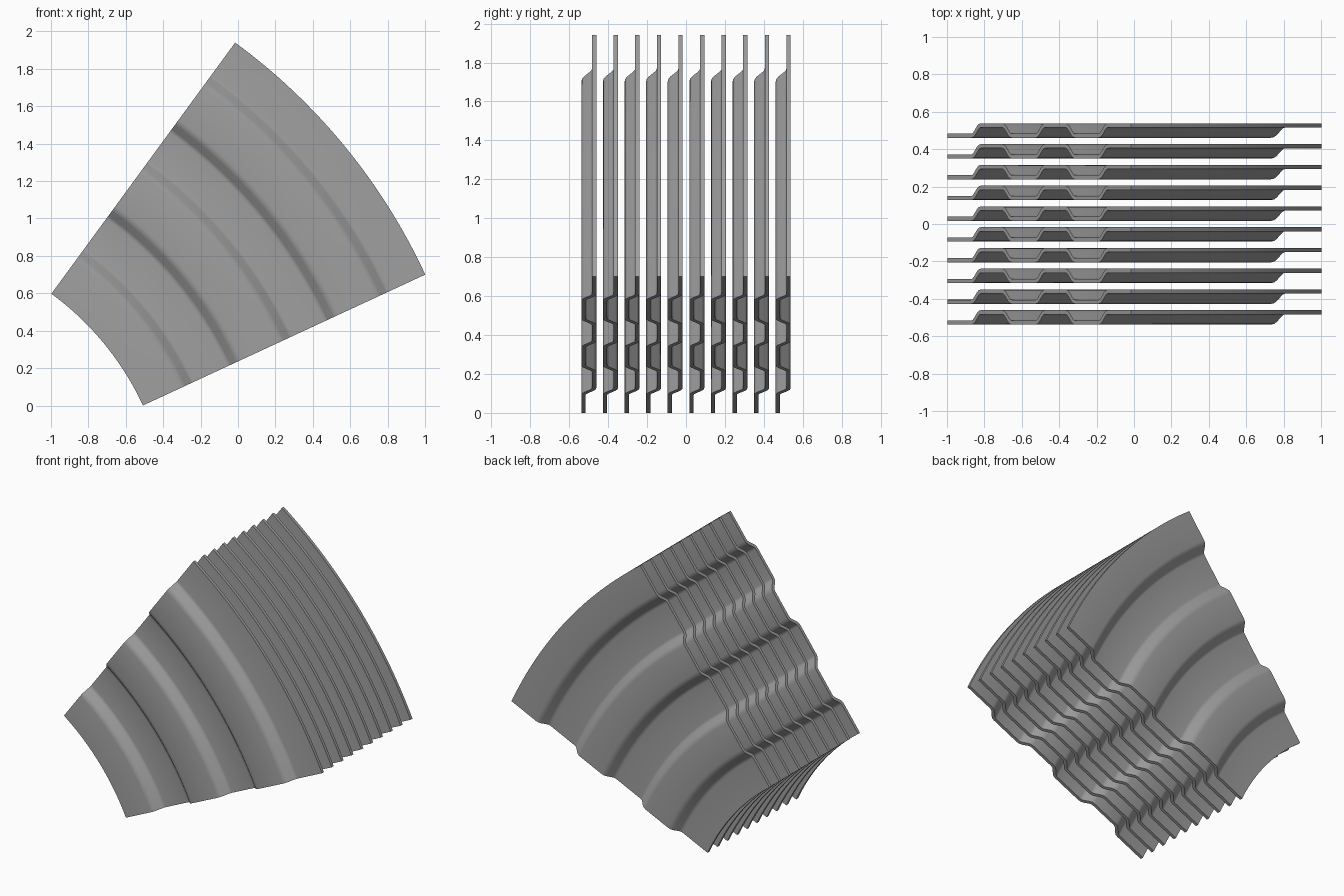
import bpy, bmesh, math
from mathutils import Vector

if "Cube" in bpy.data.objects:
    bpy.data.objects.remove(bpy.data.objects["Cube"], do_unlink=True)

CENTRE_X, CENTRE_Z = -1.911, -0.65
R_IN, R_OUT = 1.546, 3.21
A_START, A_END = math.radians(24.87), math.radians(53.8)
SEGMENTS = 32
THICK, DEPTH = 0.022, 0.0275      # sheet thickness, half offset of the folds
STEPS = [0.26, 0.54, 0.84, 1.112, 1.41]
HALF_STEP = 0.027
COUNT, SPACING = 10, 0.111

steel = bpy.data.materials.new("plain_grey")
steel.use_nodes = True
GREY = (0.35, 0.35, 0.35, 1)
steel.diffuse_color = GREY
steel.node_tree.nodes["Principled BSDF"].inputs["Base Color"].default_value = GREY


def fold_line():
    """Radial centre line (radius, y) with softly rounded folds."""
    corners = [Vector((R_IN, -DEPTH))]
    side = -DEPTH
    for t in STEPS:
        corners += [Vector((R_IN + t - HALF_STEP, side)),
                    Vector((R_IN + t + HALF_STEP, -side))]
        side = -side
    corners.append(Vector((R_OUT, side)))
    line = [corners[0]]
    for prev, cur, nxt in zip(corners, corners[1:], corners[2:]):
        a = cur + (prev - cur).normalized() * 0.016
        b = cur + (nxt - cur).normalized() * 0.016
        line += [a, (a + 2 * cur + b) / 4, b]
    return line + [corners[-1]]


def sheet_profile():
    """Closed section: the centre line thickened to both sides."""
    line = fold_line()
    front, back = [], []
    for i, p in enumerate(line):
        d_in = (p - line[max(i - 1, 0)]).normalized()
        d_out = (line[min(i + 1, len(line) - 1)] - p).normalized()
        d = (d_in + d_out).normalized()
        normal = Vector((-d.y, d.x)) * THICK / 2
        back.append(p + normal)
        front.append(p - normal)
    return front, back


def build_sheet():
    bm = bmesh.new()
    front, back = sheet_profile()
    section = front + back[::-1]
    n = len(section)
    rings = []
    for s in range(SEGMENTS + 1):
        a = A_START + (A_END - A_START) * s / SEGMENTS
        rings.append([bm.verts.new((CENTRE_X + p.x * math.cos(a), p.y,
                                    CENTRE_Z + p.x * math.sin(a))) for p in section])
    for r0, r1 in zip(rings, rings[1:]):
        for i in range(n):
            j = (i + 1) % n
            bm.faces.new((r0[i], r0[j], r1[j], r1[i]))
    # Cut ends, closed with a strip across the sheet
    for ring in (rings[0], rings[-1]):
        for i in range(n // 2 - 1):
            bm.faces.new((ring[i], ring[i + 1], ring[n - 2 - i], ring[n - 1 - i]))
    bmesh.ops.recalc_face_normals(bm, faces=bm.faces)
    mesh = bpy.data.meshes.new("corrugated_sheet")
    bm.to_mesh(mesh)
    bm.free()
    mesh.materials.append(steel)
    return mesh


# Row of identical sheets from front to back
sheet = build_sheet()
for k in range(COUNT):
    ob = bpy.data.objects.new(f"corrugated_sheet_{k + 1}", sheet)
    ob.location.y = (k - (COUNT - 1) / 2) * SPACING
    bpy.context.collection.objects.link(ob)

bpy.ops.object.select_all(action='DESELECT')
ob.select_set(True)
bpy.context.view_layer.objects.active = ob
bpy.ops.object.shade_smooth_by_angle(angle=math.radians(30))
